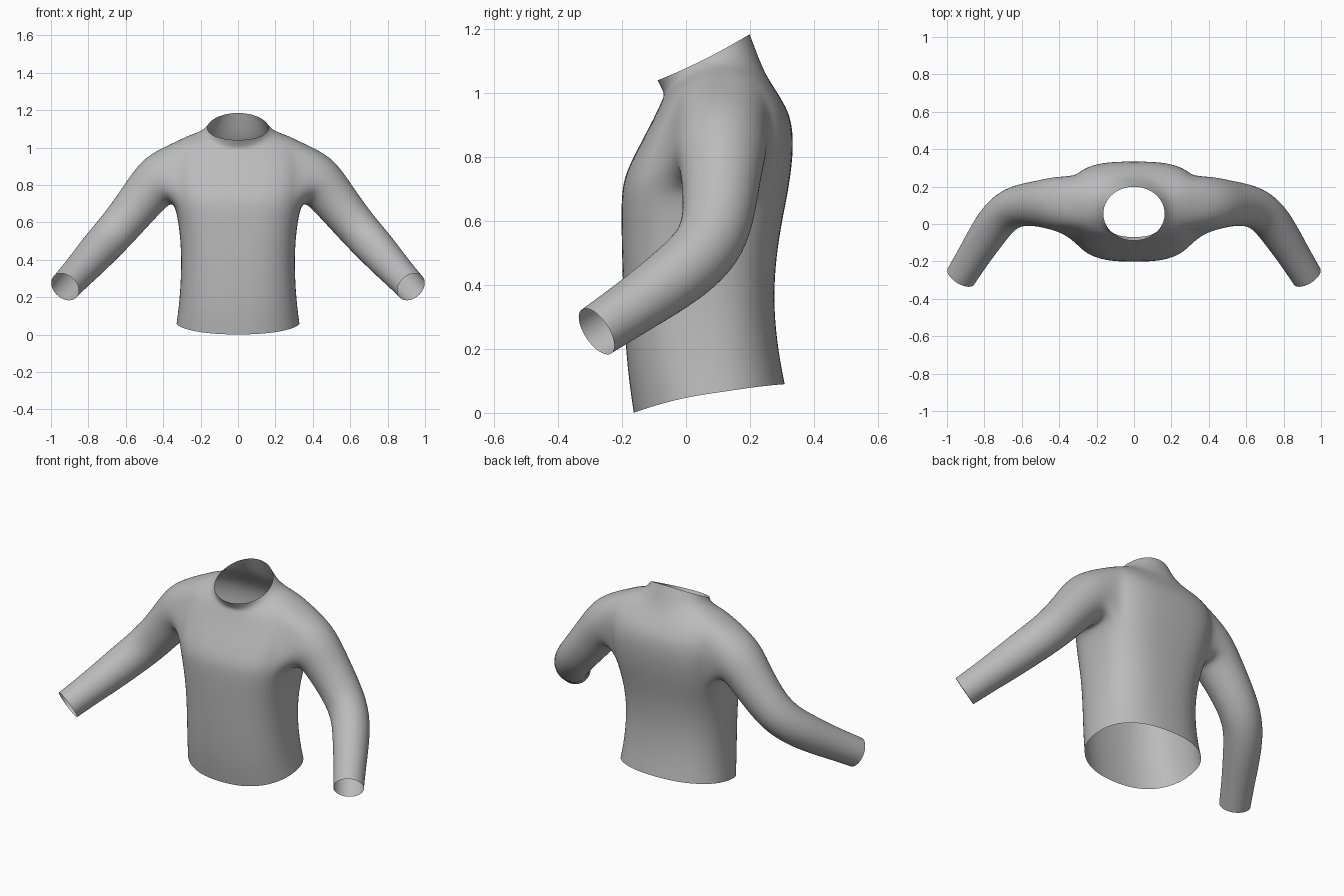
import bpy
import bmesh
from math import sin, cos, pi, copysign
from mathutils import Vector

old_cube = bpy.data.objects.get("Cube")
if old_cube:
    bpy.data.objects.remove(old_cube, do_unlink=True)

# Cloth colour
cloth = bpy.data.materials.new("grey_cloth")
cloth.use_nodes = True
grey = (0.5, 0.5, 0.5, 1)
cloth.diffuse_color = grey
cloth.node_tree.nodes["Principled BSDF"].inputs["Base Color"].default_value = grey

# Torso rings from hem to collar:
# half width, front y, back y, front z, side z, back z, squareness
TORSO = [
    (.33, -.165, .31, 0, .06, .09, 2.3),
    (.315, -.185, .29, .14, .17, .19, 2.4),
    (.305, -.195, .275, .3, .32, .33, 2.5),
    (.305, -.2, .28, .45, .45, .46, 2.6),
    (.315, -.203, .297, .58, .57, .58, 2.8),
    (.335, -.203, .32, .69, .68, .69, 3),
    (.35, -.19, .333, .75, .76, .78, 3),
    (.36, -.15, .337, .83, .85, .86, 3),
    (.36, -.107, .327, .91, .95, .93, 2.8),
    (.335, -.083, .3, .96, 1.03, .98, 2.5),
    (.27, -.072, .268, .985, 1.062, 1.03, 2.3),
    (.195, -.068, .243, 1, 1.085, 1.07, 2.1),
    (.165, -.09, .2, 1.04, 1.105, 1.185, 2),
]
# Sleeve path from shoulder to cuff: x, y, z, radius
SLEEVE = [
    (.43, .11, .83, .145),
    (.5, .11, .74, .125),
    (.58, .105, .64, .116),
    (.66, .085, .545, .111),
    (.73, .025, .47, .106),
    (.8, -.08, .39, .098),
    (.86, -.175, .325, .089),
    (.925, -.28, .255, .084),
]
SHOULDER_ROOT = Vector((.3, .1, .86))
QUARTER = 8                 # columns from the side seam to the centre line
HOLE = 3                    # armhole half width in columns
LOW, HIGH = 5, 9            # armhole rows


def power(value, exponent):
    return copysign(abs(value) ** exponent, value)


def torso_point(ring, column):
    width, front, back, z_front, z_side, z_back, square = ring
    angle = column / QUARTER * pi / 2
    s = sin(angle)
    x = width * power(max(cos(angle), 0), 2 / square)
    if abs(column) == QUARTER:
        x = 0
    y = (front + back) / 2 + (back - front) / 2 * power(s, 2 / square)
    z = z_side + (z_back - z_front) / 2 * s + ((z_back + z_front) / 2 - z_side) * s * s
    return x, y, z


def skin(bm, lower, upper, closed):
    """Join two rows of points with quads."""
    count = len(lower)
    for k in range(count if closed else count - 1):
        n = (k + 1) % count
        bm.faces.new((lower[k], lower[n], upper[n], upper[k]))


bm = bmesh.new()

# Left half of the torso, leaving the armhole open
columns = range(-QUARTER, QUARTER + 1)
grid = [{c: bm.verts.new(torso_point(ring, c)) for c in columns} for ring in TORSO]
for r in range(len(grid) - 1):
    lower, upper = grid[r], grid[r + 1]
    if LOW <= r < HIGH:
        spans = (range(-QUARTER, -HOLE + 1), range(HOLE, QUARTER + 1))
    else:
        spans = (columns,)
    for span in spans:
        skin(bm, [lower[c] for c in span], [upper[c] for c in span], False)

# Armhole edge, from the top round by the front
middle = range(LOW + 1, HIGH)
hole = [grid[HIGH][c] for c in range(0, -HOLE - 1, -1)]
hole += [grid[r][-HOLE] for r in reversed(middle)]
hole += [grid[LOW][c] for c in range(-HOLE, HOLE + 1)]
hole += [grid[r][HOLE] for r in middle]
hole += [grid[HIGH][c] for c in range(HOLE, 0, -1)]

# Sleeve grown out of the armhole
centres = [Vector(p[:3]) for p in SLEEVE]
previous = hole
for i, centre in enumerate(centres):
    before = centres[i - 1] if i else SHOULDER_ROOT
    after = centres[min(i + 1, len(centres) - 1)]
    along = (after - before).normalized()
    up = Vector((0, 0, 1))
    up = (up - along * up.dot(along)).normalized()
    side = along.cross(up)
    radius = SLEEVE[i][3]
    ring = []
    for k in range(len(hole)):
        a = 2 * pi * k / len(hole)
        ring.append(bm.verts.new(centre + radius * (cos(a) * up + sin(a) * side)))
    skin(bm, previous, ring, True)
    previous = ring

# Remove unused points inside the armhole
bmesh.ops.delete(bm, geom=[v for v in bm.verts if not v.link_faces], context='VERTS')
for face in bm.faces:
    face.smooth = True

mesh = bpy.data.meshes.new("long_sleeved_shirt")
bm.to_mesh(mesh)
bm.free()
mesh.materials.append(cloth)
shirt = bpy.data.objects.new("long_sleeved_shirt", mesh)
bpy.context.collection.objects.link(shirt)

# Right half and smooth surface
mirror = shirt.modifiers.new("mirror", 'MIRROR')
mirror.use_axis[0] = True
mirror.use_clip = True
mirror.merge_threshold = 0.001
smooth = shirt.modifiers.new("smooth", 'SUBSURF')
smooth.levels = 2
smooth.render_levels = 2
